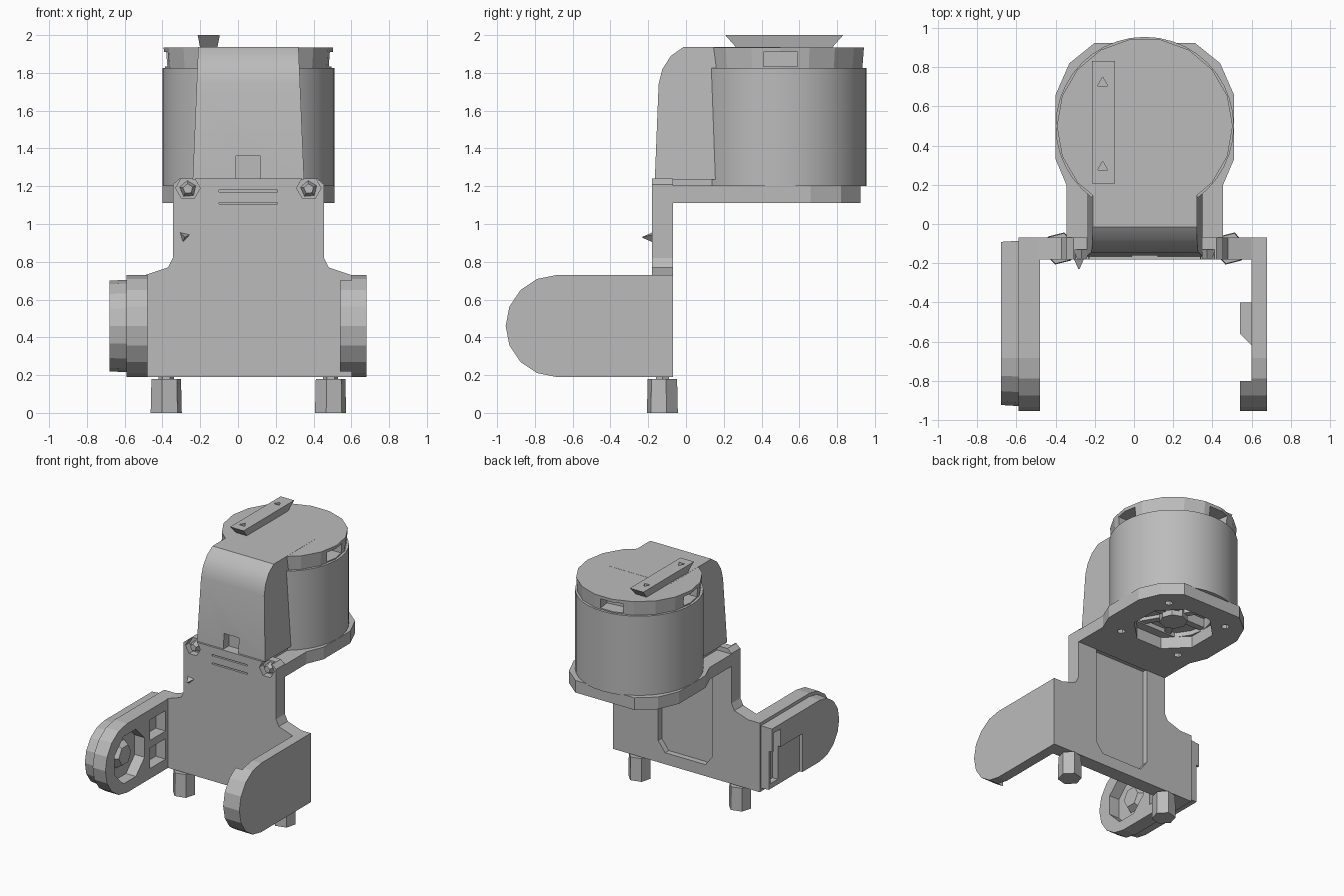
import bpy, bmesh, math
from mathutils import Vector

cube = bpy.data.objects.get("Cube")
if cube:
    bpy.data.objects.remove(cube, do_unlink=True)

GREY = (0.5, 0.5, 0.5, 1)
grey = bpy.data.materials.new("neutral_grey")
grey.diffuse_color = GREY
grey.use_nodes = True
grey.node_tree.nodes["Principled BSDF"].inputs["Base Color"].default_value = GREY

CX, MY = 0.055, 0.5          # bracket centre line, motor centre
ARM_Y, ARM_Z, ARM_R = -0.685, 0.46, 0.27


def prism(name, points, axis, lo, hi, end_scale=(1, 1)):
    """Extrude a 2D outline along an axis, optionally scaling the far end."""
    place = {"x": lambda a, b, t: (t, a, b),
             "y": lambda a, b, t: (a, t, b),
             "z": lambda a, b, t: (a, b, t)}[axis]
    ca = (min(p[0] for p in points) + max(p[0] for p in points)) / 2
    cb = (min(p[1] for p in points) + max(p[1] for p in points)) / 2
    far = [(ca + (a - ca) * end_scale[0], cb + (b - cb) * end_scale[1]) for a, b in points]
    bm = bmesh.new()
    near_ring = [bm.verts.new(place(a, b, lo)) for a, b in points]
    far_ring = [bm.verts.new(place(a, b, hi)) for a, b in far]
    bm.faces.new(near_ring)
    bm.faces.new(far_ring)
    n = len(points)
    for i in range(n):
        j = (i + 1) % n
        bm.faces.new((near_ring[i], near_ring[j], far_ring[j], far_ring[i]))
    bmesh.ops.recalc_face_normals(bm, faces=bm.faces)
    mesh = bpy.data.meshes.new(name)
    bm.to_mesh(mesh)
    bm.free()
    mesh.materials.append(grey)
    obj = bpy.data.objects.new(name, mesh)
    bpy.context.collection.objects.link(obj)
    return obj


def rect(a0, a1, b0, b1):
    return [(a0, b0), (a1, b0), (a1, b1), (a0, b1)]


def ring(a, b, radius, sides, turn=0.0):
    return [(a + radius * math.cos(turn + math.tau * i / sides),
             b + radius * math.sin(turn + math.tau * i / sides)) for i in range(sides)]


def mirrored(half):
    """Close a half outline across the bracket centre line."""
    return half + [(2 * CX - a, b) for a, b in reversed(half)]


def activate(obj):
    bpy.ops.object.select_all(action="DESELECT")
    obj.select_set(True)
    bpy.context.view_layer.objects.active = obj


def cut(obj, cutter):
    mod = obj.modifiers.new("cut", "BOOLEAN")
    mod.operation = "DIFFERENCE"
    mod.solver = "EXACT"
    mod.object = cutter
    activate(obj)
    bpy.ops.object.modifier_apply(modifier=mod.name)
    bpy.data.objects.remove(cutter, do_unlink=True)


def smooth(obj):
    activate(obj)
    bpy.ops.object.shade_smooth_by_angle(angle=math.radians(25))


def arm_outline(radius, back, steps=8):
    """Side outline of an arm: straight at the back, round at the front."""
    arc = [(ARM_Y - radius * math.sin(math.pi * i / steps),
            ARM_Z + radius * math.cos(math.pi * i / steps)) for i in range(steps + 1)]
    return [(back, ARM_Z + radius)] + arc + [(back, ARM_Z - radius)]


# Upright plate with shoulders
plate = prism("upright_plate", mirrored([
    (-0.49, 0.19), (-0.49, 0.73), (-0.37, 0.77), (-0.345, 0.82),
    (-0.345, 1.21), (-0.31, 1.24)]), "y", -0.18, -0.07)
cut(plate, prism("back_recess", mirrored([
    (-0.12, 0.28), (-0.18, 0.36), (-0.18, 1.12)]), "y", -0.115, -0.02))
for z in (1.11, 1.175):
    cut(plate, prism("slot", rect(-0.1, 0.21, z - 0.005, z + 0.005), "y", -0.25, -0.15))
for side in (-1, 1):
    x = CX + side * 0.32
    cut(plate, prism("screw_pocket", ring(x, 1.19, 0.065, 6), "y", -0.25, -0.13))
    prism("corner_screw", ring(x, 1.185, 0.045, 5, 0.4), "y", -0.13, -0.175, (0.6, 0.6))

# Small pointed stud on the front
prism("front_stud", ring(-0.285, 0.935, 0.035, 3, 0.3), "y", -0.17, -0.23, (0.1, 0.1))

# Feet
for side in (-1, 1):
    x = CX + side * 0.435
    prism("foot", ring(x, -0.125, 0.085, 6, 0.25), "z", 0.0, 0.18, (0.95, 0.95))
    prism("foot_stem", ring(x, -0.125, 0.04, 6), "z", 0.17, 0.21)

# Left arm: thin slab with a thick rounded tip
prism("left_arm", arm_outline(ARM_R, -0.07), "x", 0.6, 0.68)
prism("left_arm_root", rect(0.5, 0.65, 0.19, 0.73), "y", -0.18, -0.07)
tip = prism("left_arm_tip", arm_outline(ARM_R, -0.5), "x", 0.54, 0.61)
cut(tip, prism("tip_cut", rect(-0.8, 0, 0, 1), "x", 0.4, 0.605))
prism("left_arm_hub", [(0.54, -0.4), (0.61, -0.4), (0.61, -0.63), (0.54, -0.56)],
      "z", 0.4, 0.52)

# Right arm: frame with a round pocket and two small pockets on the inner face
arm = prism("right_arm", arm_outline(ARM_R, -0.07), "x", -0.59, -0.48)
cut(arm, prism("round_pocket", ring(ARM_Y + 0.03, ARM_Z, 0.2, 8, math.pi / 8),
               "x", -0.565, -0.4))
for z in (0.35, 0.57):
    cut(arm, prism("small_pocket", rect(-0.4, -0.21, z - 0.08, z + 0.08), "x", -0.565, -0.4))
prism("right_arm_hub", ring(ARM_Y + 0.03, ARM_Z, 0.11, 6), "x", -0.57, -0.52, (0.7, 0.7))

# Outer cover of the right arm, stepped near its root
cover = prism("right_arm_cover", arm_outline(0.245, -0.085), "x", -0.58, -0.68, (0.985, 0.98))
cut(cover, prism("cover_step", rect(-0.47, 0, 0, 0.52), "x", -0.655, -0.8))
cut(cover, prism("cover_pocket", rect(-0.2, -0.11, 0.26, 0.66), "x", -0.61, -0.8))

# Motor platform with an eight-sided opening below
platform = prism("motor_platform", mirrored([
    (-0.345, -0.075), (-0.345, 0.2), (-0.4, 0.33), (-0.4, 0.66),
    (-0.33, 0.82), (-0.2, 0.925)]), "z", 1.11, 1.205)
cut(platform, prism("opening", ring(CX, MY, 0.29, 8, math.pi / 8), "z", 1.0, 1.3))
for angle in (45, 135, 225, 315):
    a = math.radians(angle)
    cut(platform, prism("screw_hole", ring(CX + 0.37 * math.cos(a), MY + 0.37 * math.sin(a),
                                           0.03, 5), "z", 1.0, 1.15))

# Motor drum, hollow underneath, with hub and spokes
drum = prism("motor_drum", ring(CX, MY, 0.455, 40), "z", 1.2, 1.825)
cut(drum, prism("drum_hollow", ring(CX, MY, 0.27, 16), "z", 1.1, 1.28))
smooth(drum)
prism("motor_hub", ring(CX, MY, 0.1, 8), "z", 1.17, 1.3)
for i in range(6):
    spoke = prism("motor_spoke", rect(0.05, 0.28, -0.025, 0.025), "z", 1.21, 1.29)
    spoke.location = (CX, MY, 0)
    spoke.rotation_euler.z = math.tau * i / 6

# Faceted cap above the drum, with side vents
cap = prism("motor_cap", ring(CX, MY, 0.44, 18), "z", 1.82, 1.935, (1.02, 1.02))
for angle in (0, 98, 183):
    vent = prism("vent", rect(0.33, 0.6, -0.09, 0.09), "z", 1.835, 1.91)
    vent.location = (CX, MY, 0)
    vent.rotation_euler.z = math.radians(angle)
    bpy.context.view_layer.update()
    cut(cap, vent)

# Front housing, rounded at the top and narrowing upward
housing = prism("front_housing", [
    (0.5, 1.235), (-0.165, 1.235), (-0.145, 1.74), (-0.125, 1.82),
    (-0.08, 1.89), (-0.015, 1.936), (0.5, 1.936)], "x", CX - 0.295, CX + 0.295)
for v in housing.data.vertices:
    v.co.x = CX + (v.co.x - CX) * (1 - 0.1 * (v.co.z - 1.235) / 0.7)
cut(housing, prism("front_notch", rect(-0.01, 0.12, 1.2, 1.36), "y", -0.3, -0.1))
smooth(housing)
prism("housing_base", rect(-0.22, 0.33, -0.08, 0.3), "z", 1.2, 1.24)

# Top rail, wider at the top, with two small holes
rail = prism("top_rail", rect(-0.2, -0.11, 0.27, 0.77), "z", 1.93, 2.0, (1.3, 1.25))
for y in (0.29, 0.72):
    cut(rail, prism("rail_hole", ring(-0.16, y, 0.03, 3, math.pi / 2), "z", 1.97, 2.1))
